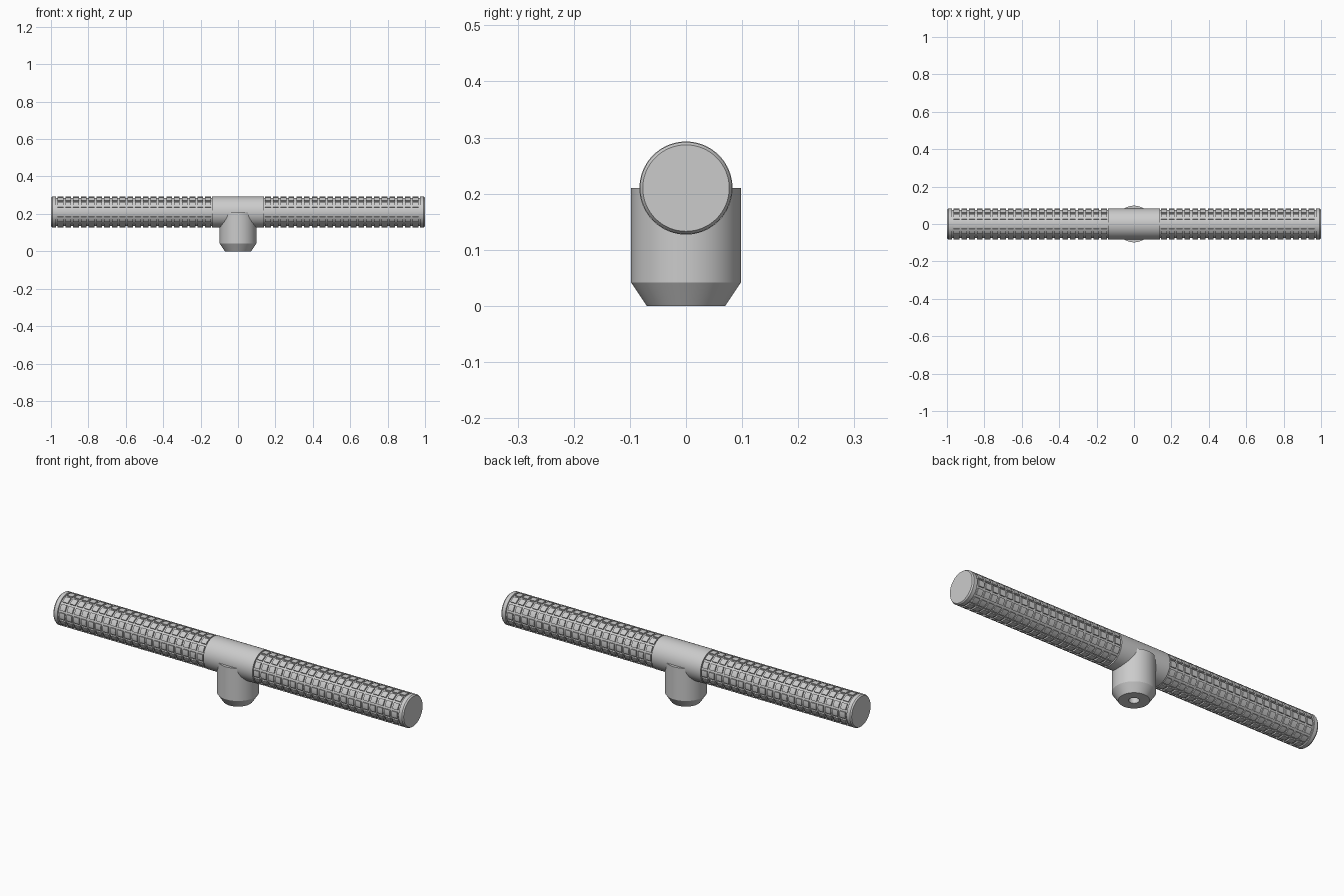
import bpy, bmesh
from math import cos, sin, pi, radians
from mathutils import Vector

if "Cube" in bpy.data.objects:
    bpy.data.objects.remove(bpy.data.objects["Cube"])

AXIS_Z = 0.21     # height of the crossbar axis
R = 0.082         # outer radius of the crossbar
R_CORE = 0.075    # groove depth radius


def finish(name, bm):
    bmesh.ops.recalc_face_normals(bm, faces=bm.faces)
    me = bpy.data.meshes.new(name)
    bm.to_mesh(me)
    bm.free()
    ob = bpy.data.objects.new(name, me)
    bpy.context.collection.objects.link(ob)
    bpy.context.view_layer.objects.active = ob
    ob.select_set(True)
    bpy.ops.object.shade_smooth_by_angle(angle=radians(30))
    ob.select_set(False)
    return ob


def along_x(t, r, a):
    return Vector((t, r * cos(a), AXIS_Z + r * sin(a)))


def along_z(t, r, a):
    return Vector((r * cos(a), r * sin(a), t))


def lathe(name, profile, place, n=64):
    """Revolve (position, radius) pairs and cap both ends."""
    bm = bmesh.new()
    rings = [[bm.verts.new(place(t, r, 2 * pi * i / n)) for i in range(n)]
             for t, r in profile]
    for a, b in zip(rings, rings[1:]):
        for i in range(n):
            j = (i + 1) % n
            bm.faces.new((a[i], a[j], b[j], b[i]))
    bm.faces.new(rings[0])
    bm.faces.new(rings[-1])
    return finish(name, bm)


def grip_tiles(name, x0, x1, columns=20, rows=12, gap=0.011, seg=4):
    """Raised curved pads in a grid around the bar."""
    bm = bmesh.new()
    pitch = (x1 - x0) / columns
    half = pi / rows - gap / (2 * R)
    for c in range(columns):
        xa, xb = x0 + c * pitch + gap / 2, x0 + (c + 1) * pitch - gap / 2
        for k in range(rows):
            mid = 2 * pi * k / rows
            loops = []
            for s in range(seg + 1):
                a = mid - half + 2 * half * s / seg
                loops.append([bm.verts.new(along_x(x, r, a)) for x, r in
                              ((xa, R_CORE - 0.002), (xa, R), (xb, R), (xb, R_CORE - 0.002))])
            for p, q in zip(loops, loops[1:]):
                for i in range(3):
                    bm.faces.new((p[i], p[i + 1], q[i + 1], q[i]))
            bm.faces.new(loops[0])
            bm.faces.new(loops[-1])
    return finish(name, bm)


# crossbar: smooth middle sleeve
lathe("middle_sleeve", [(-0.14, R_CORE), (-0.14, R + 0.001), (0.14, R + 0.001), (0.14, R_CORE)], along_x)

# grips and end caps on both sides
for side, s in (("left", -1), ("right", 1)):
    lathe(side + "_grip_core", [(s * 0.13, R_CORE), (s * 0.98, R_CORE)], along_x)
    grip_tiles(side + "_grip_pads", *sorted((s * 0.14, s * 0.97)))
    lathe(side + "_end_cap", [(s * 0.974, R_CORE), (s * 0.974, R), (s * 0.993, R), (s * 1.0, 0.077)], along_x)

# upright socket with tapered foot and blind hole
lathe("upright_socket", [(0.08, 0.024), (0, 0.024), (0, 0.07), (0.042, 0.098), (AXIS_Z, 0.098)], along_z)
